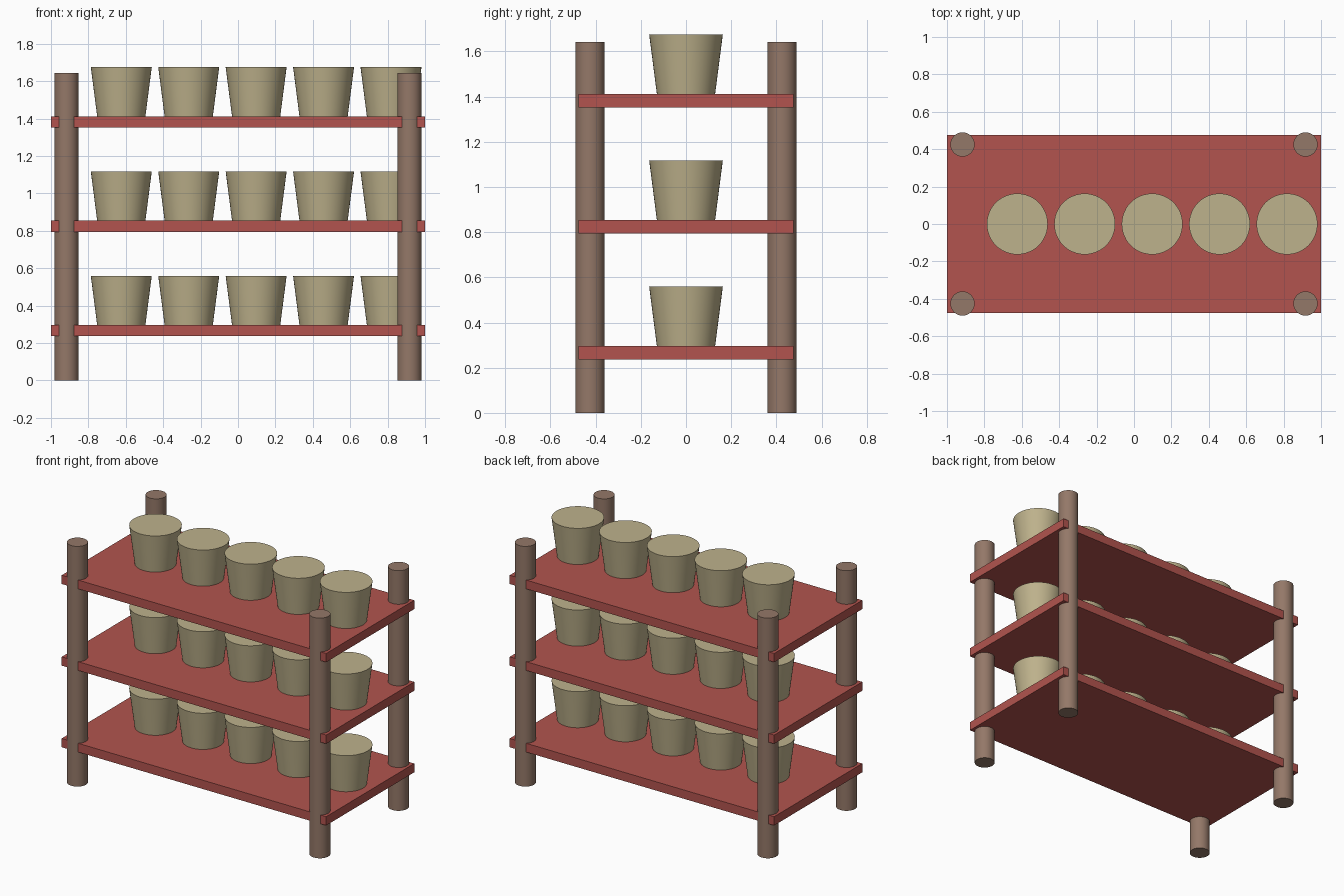
import bpy
import math

if "Cube" in bpy.data.objects:
    bpy.data.objects.remove(bpy.data.objects["Cube"])


def material(name, srgb):
    m = bpy.data.materials.new(name)
    lin = [((c / 255 + 0.055) / 1.055) ** 2.4 for c in srgb]
    m.diffuse_color = (*lin, 1)
    m.use_nodes = True
    m.node_tree.nodes["Principled BSDF"].inputs["Base Color"].default_value = m.diffuse_color
    return m


RED = material("red_paint", (178, 84, 78))
BROWN = material("brown_wood", (148, 120, 104))
TAN = material("tan_clay", (190, 178, 140))


def finish(name, mat, smooth=True):
    ob = bpy.context.object
    ob.name = name
    ob.data.materials.append(mat)
    if smooth:
        bpy.ops.object.shade_smooth_by_angle(angle=math.radians(30))
    return ob


# Four round corner posts
POST_H = 1.642
for sx, side in ((-1, "left"), (1, "right")):
    for sy, end in ((-1, "front"), (1, "back")):
        bpy.ops.mesh.primitive_cylinder_add(
            vertices=32, radius=0.065, depth=POST_H,
            location=(sx * 0.917, sy * 0.425, POST_H / 2))
        finish(f"{end}_{side}_post", BROWN)

# Three shelves, each with a row of five tapered solid pots
SHELF_T, POT_H = 0.06, 0.263
for level in range(3):
    top = 0.296 + level * 0.558
    bpy.ops.mesh.primitive_cube_add(size=1, location=(0, 0, top - SHELF_T / 2))
    bpy.context.object.scale = (2, 0.952, SHELF_T)
    bpy.ops.object.transform_apply(location=False, rotation=False, scale=True)
    finish(f"shelf_{level + 1}", RED, smooth=False)
    for i in range(5):
        bpy.ops.mesh.primitive_cone_add(
            vertices=48, radius1=0.129, radius2=0.163, depth=POT_H,
            location=(-0.624 + i * 0.3605, 0, top + POT_H / 2))
        finish(f"pot_{level + 1}_{i + 1}", TAN)
